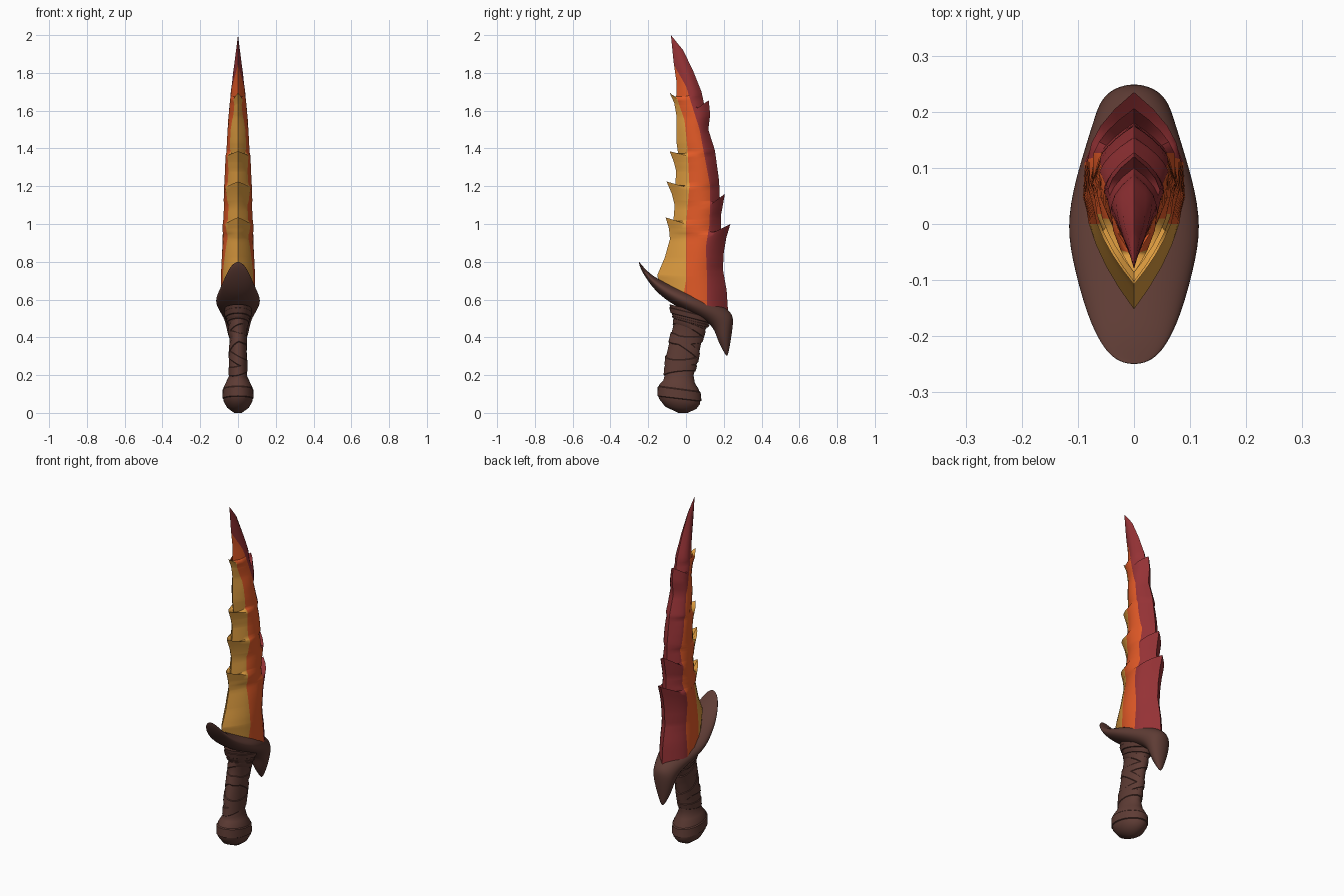
import bpy, bmesh, math
from mathutils import Vector

if "Cube" in bpy.data.objects:
    bpy.data.objects.remove(bpy.data.objects["Cube"], do_unlink=True)


def material(name, rgb):
    mat = bpy.data.materials.new(name)
    mat.use_nodes = True
    colour = (*rgb, 1.0)
    mat.diffuse_color = colour
    bsdf = next(n for n in mat.node_tree.nodes if n.type == 'BSDF_PRINCIPLED')
    bsdf.inputs["Base Color"].default_value = colour
    return mat


BROWN = material("dark leather brown", (.112, .045, .035))
YELLOW = material("flame yellow", (.72, .33, .05))
ORANGE = material("flame orange", (.75, .1, .02))
RED = material("flame red", (.3, .032, .036))


def finish(name, bm, mats, angle, subdivisions=0):
    """Turn a bmesh into a shaded object."""
    bmesh.ops.remove_doubles(bm, verts=bm.verts[:], dist=.0002)
    bmesh.ops.recalc_face_normals(bm, faces=bm.faces[:])
    mesh = bpy.data.meshes.new(name)
    bm.to_mesh(mesh)
    bm.free()
    for mat in mats:
        mesh.materials.append(mat)
    obj = bpy.data.objects.new(name, mesh)
    bpy.context.collection.objects.link(obj)
    bpy.ops.object.select_all(action='DESELECT')
    obj.select_set(True)
    bpy.context.view_layer.objects.active = obj
    bpy.ops.object.shade_smooth_by_angle(angle=math.radians(angle))
    if subdivisions:
        mod = obj.modifiers.new("round", 'SUBSURF')
        mod.levels = mod.render_levels = subdivisions
    return obj


def interpolate(table, t):
    """Linear lookup; the first item of each row is the key."""
    for a, b in zip(table, table[1:]):
        if t <= b[0]:
            k = (t - a[0]) / (b[0] - a[0])
            return [p + (q - p) * k for p, q in zip(a[1:], b[1:])]
    return list(table[-1][1:])


def section_point(station, angle, grow=1.0):
    """Point on an elliptical section spanning two points in the side plane."""
    ya, za, yb, zb, w = station
    c = math.cos(angle) * grow / 2
    return Vector((w * grow * math.sin(angle),
                   (ya + yb) / 2 + (yb - ya) * c,
                   (za + zb) / 2 + (zb - za) * c))


def skin(bm, rings, cap=True):
    """Bridge closed rings of points with quads."""
    rings = [[bm.verts.new(p) for p in ring] for ring in rings]
    n = len(rings[0])
    for low, high in zip(rings, rings[1:]):
        for i in range(n):
            j = (i + 1) % n
            bm.faces.new((low[i], low[j], high[j], high[i]))
    if cap:
        bm.faces.new(rings[0])
        bm.faces.new(rings[-1])


def turn(n):
    return [math.tau * i / n for i in range(n)]


def loft(name, stations, sides, angle, subdivisions):
    bm = bmesh.new()
    skin(bm, [[section_point(s, a) for a in turn(sides)] for s in stations])
    return finish(name, bm, [BROWN], angle, subdivisions)


# Guard: upper y, z, lower y, z, half width
guard = [
    (-.25, .802, -.25, .795, .012), (-.236, .785, -.241, .763, .042),
    (-.2, .745, -.205, .7, .068), (-.15, .71, -.15, .632, .09),
    (-.08, .677, -.085, .583, .109), (0, .648, -.01, .54, .125),
    (.09, .618, .07, .5, .108), (.18, .58, .125, .47, .084),
    (.245, .532, .15, .435, .069), (.253, .49, .165, .39, .06),
    (.242, .41, .185, .345, .042), (.222, .297, .214, .3, .008)]
loft("guard", guard, 14, 180, 2)

# Grip and pommel: front y, z, back y, z, half width
handle = [
    (-.04, .0, .01, .0, .02), (-.11, .033, .055, .022, .058),
    (-.143, .075, .075, .048, .076), (-.148, .105, .076, .08, .079),
    (-.141, .152, .069, .122, .076), (-.12, .172, .047, .158, .062),
    (-.115, .19, .04, .2, .048), (-.105, .3, .06, .27, .047),
    (-.08, .41, .078, .36, .045), (-.06, .49, .102, .44, .05),
    (-.073, .52, .122, .47, .062), (-.088, .575, .14, .52, .074)]
loft("grip_and_pommel", handle, 28, 40, 0)

# Leather wraps: position along the grip, tilt, sideways tilt, half height
keyed = [(i, *row) for i, row in enumerate(handle)]
wraps = [(3.1, 0, 0, .75), (6.4, .1, .1, .25), (7.0, .2, -.25, .24),
         (7.6, -.3, .2, .25), (8.2, .25, -.2, .26), (8.8, -.15, .25, .28),
         (9.6, .05, 0, .25), (10.4, 0, 0, .3)]
for number, (at, tilt, roll, half) in enumerate(wraps):
    bm = bmesh.new()
    rings = []
    for offset, grow in ((-1, .97), (-.8, 1.06), (.8, 1.06), (1, .97)):
        rings.append([section_point(
            interpolate(keyed, at + tilt * math.cos(a) + roll * math.sin(a) + half * offset),
            a, grow) for a in turn(28)])
    skin(bm, rings, cap=False)
    finish("leather_wrap_%d" % (number + 1), bm, [BROWN], 35)

# Flame blade edges: row, y, z (teeth overhang the notch above them)
front = [
    (.55, -.14, .66), (.72, -.152, .73), (.82, -.113, .82), (.92, -.085, .92),
    (.97, -.09, .975), (1, -.108, 1.035), (1.02, -.068, 1), (1.1, -.06, 1.1),
    (1.15, -.075, 1.16), (1.19, -.103, 1.225), (1.21, -.058, 1.185),
    (1.28, -.052, 1.28), (1.33, -.065, 1.33), (1.36, -.087, 1.385),
    (1.38, -.04, 1.36), (1.43, -.05, 1.43), (1.57, -.05, 1.57),
    (1.63, -.062, 1.64), (1.66, -.087, 1.695), (1.68, -.052, 1.665),
    (1.75, -.05, 1.75), (1.86, -.066, 1.86), (2, -.08, 2)]
back = [
    (.55, .225, .5), (.65, .215, .65), (.76, .195, .76), (.85, .2, .85),
    (.9, .214, .93), (.94, .235, 1), (.96, .187, .955), (1.04, .184, 1.04),
    (1.07, .195, 1.1), (1.1, .206, 1.16), (1.12, .18, 1.11),
    (1.23, .175, 1.23), (1.39, .153, 1.39), (1.5, .118, 1.5),
    (1.56, .128, 1.58), (1.6, .12, 1.655), (1.62, .1, 1.615),
    (1.7, .082, 1.7), (1.81, .038, 1.81), (1.92, -.015, 1.92), (2, -.08, 2)]
# Colour borders on the flats, and half thickness
yellow_edge = [(.55, -.02, .58), (.7, 0, .7), (1, 0, 1), (1.2, .018, 1.2),
               (1.4, .008, 1.4), (1.55, -.008, 1.55), (1.7, -.06, 1.7), (2, -.2, 2)]
red_edge = [(.55, .11, .54), (.7, .112, .7), (.88, .105, .88), (1, .125, 1),
            (1.2, .128, 1.2), (1.35, .1, 1.35), (1.5, .072, 1.5),
            (1.65, .025, 1.65), (1.73, 0, 1.73), (1.86, -.075, 1.86), (2, -.2, 2)]
thickness = [(.55, .094), (.8, .088), (1, .081), (1.3, .07), (1.5, .057),
             (1.7, .038), (1.85, .02), (2, 0)]


def blade_row(t):
    """Points across one side of the blade, from front edge to back edge."""
    f, b = interpolate(front, t), interpolate(back, t)
    borders = [f]
    for table in (yellow_edge, red_edge):
        p = interpolate(table, t)
        borders.append(borders[-1] if p[0] <= borders[-1][0] else p)
    borders.append(b)
    half = interpolate(thickness, t)[0]
    row = []
    for (p, q), steps in zip(zip(borders, borders[1:]), (4, 2, 4)):
        for i in range(steps):
            k = i / steps
            row.append((p[0] + (q[0] - p[0]) * k, p[1] + (q[1] - p[1]) * k))
    row.append(tuple(b))
    points = []
    for y, z in row:
        u = (y - f[0]) / max(b[0] - f[0], .0001)
        lens = 1 - (1 - u / .6) ** 1.8 if u < .6 else 1 - ((u - .6) / .4) ** 2
        points.append((half * max(lens, 0), y, z))
    return points


keys = {p[0] for p in front + back} | {.55 + .025 * i for i in range(58)}
rows = [blade_row(t) for t in sorted(keys)]
bm = bmesh.new()
for side in (1, -1):
    grid = [[bm.verts.new((side * x, y, z)) for x, y, z in row] for row in rows]
    for low, high in zip(grid, grid[1:]):
        for i in range(len(low) - 1):
            face = bm.faces.new((low[i], low[i + 1], high[i + 1], high[i]))
            face.material_index = 0 if i < 4 else 1 if i < 6 else 2
finish("flame_blade", bm, [YELLOW, ORANGE, RED], 50)
